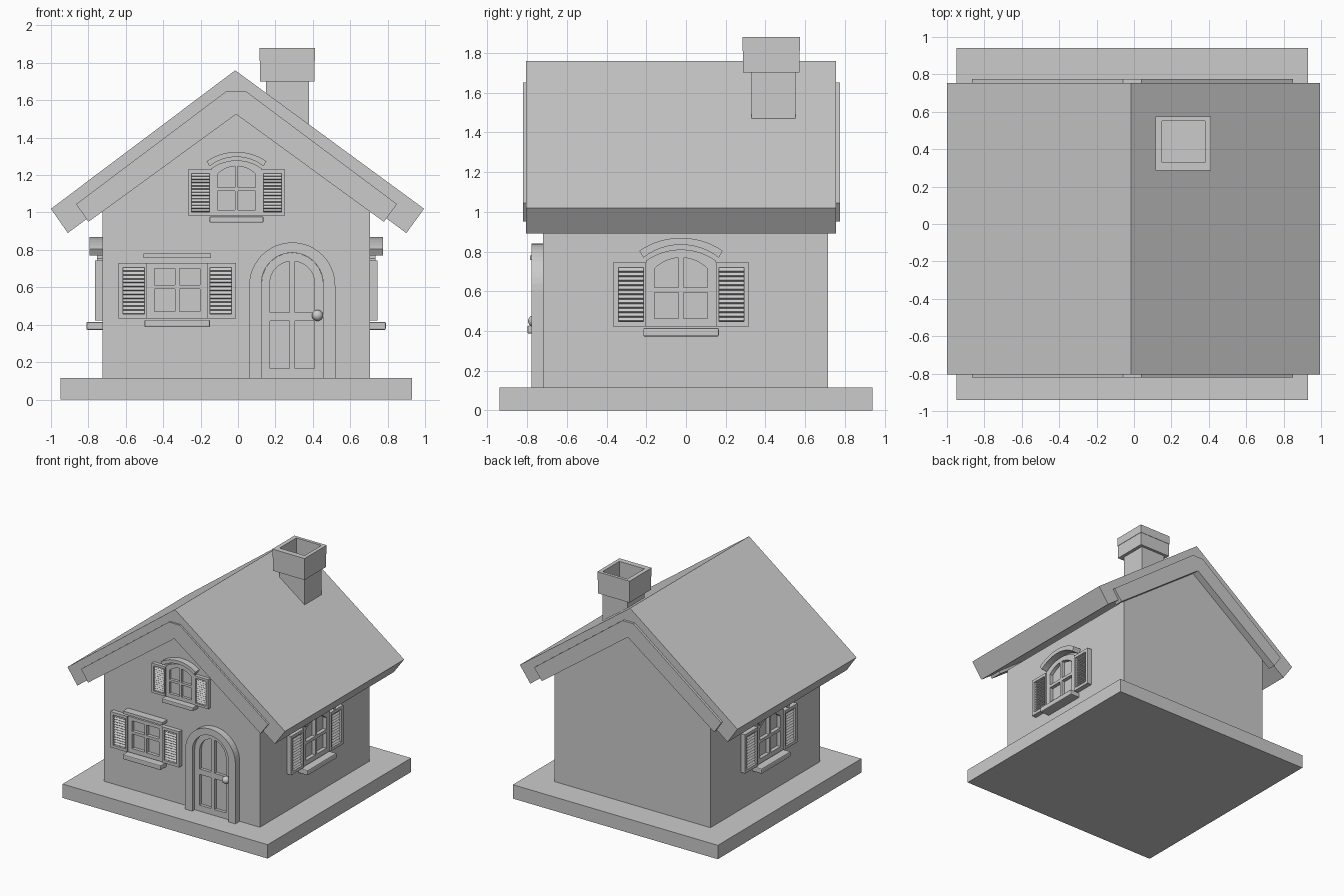
import bpy, bmesh
from math import sin, cos, asin, radians
from mathutils import Matrix, Vector

cube = bpy.data.objects.get("Cube")
if cube:
    bpy.data.objects.remove(cube, do_unlink=True)

grey = bpy.data.materials.new("plain_grey")
grey.use_nodes = True
COLOUR = (0.6, 0.6, 0.6, 1)
grey.diffuse_color = COLOUR
grey.node_tree.nodes["Principled BSDF"].inputs["Base Color"].default_value = COLOUR


def add(name, mesh, matrix=Matrix()):
    mesh.transform(matrix)
    mesh.materials.clear()
    mesh.materials.append(grey)
    obj = bpy.data.objects.new(name, mesh)
    bpy.context.collection.objects.link(obj)
    return obj


def frame_matrix(u, v, out, origin):
    """Local axes: u across, v up, out away from the surface."""
    m = Matrix((u, v, out)).transposed().to_4x4()
    m.translation = Vector(origin)
    return m


def plate(name, loops, near, far, matrix):
    """Flat outline with holes, extruded from near to far."""
    curve = bpy.data.curves.new(name, "CURVE")
    curve.dimensions = "2D"
    curve.fill_mode = "BOTH"
    curve.extrude = (far - near) / 2
    for loop in loops:
        spline = curve.splines.new("POLY")
        spline.points.add(len(loop) - 1)
        for point, (x, y) in zip(spline.points, loop):
            point.co = (x, y, 0, 1)
        spline.use_cyclic_u = True
    temp = bpy.data.objects.new(name, curve)
    mesh = bpy.data.meshes.new_from_object(temp)
    bpy.data.objects.remove(temp)
    bpy.data.curves.remove(curve)
    mesh.polygons.foreach_set("use_smooth", [False] * len(mesh.polygons))
    return add(name, mesh, matrix @ Matrix.Translation((0, 0, (near + far) / 2)))


def boxes(name, items, matrix=Matrix(), tilt=0, bevel=0):
    """One object made of boxes given as (low corner, high corner)."""
    bm = bmesh.new()
    for low, high in items:
        low, high = Vector(low), Vector(high)
        place = Matrix.Translation((low + high) / 2) @ Matrix.Rotation(tilt, 4, "X")
        bmesh.ops.create_cube(bm, size=1, matrix=place @ Matrix.Diagonal((*(high - low), 1)))
    if bevel:
        bmesh.ops.bevel(bm, geom=bm.edges[:], offset=bevel, segments=2, affect="EDGES", profile=0.5)
    mesh = bpy.data.meshes.new(name)
    bm.to_mesh(mesh)
    bm.free()
    return add(name, mesh, matrix)


def rect(x0, x1, y0, y1):
    return [(x0, y0), (x1, y0), (x1, y1), (x0, y1)]


def arc(xa, xb, half, spring, apex, n=12):
    """Points along a circular arch from xa to xb."""
    rise = apex - spring
    r = (half * half + rise * rise) / (2 * rise)
    a, b = asin(max(-1, min(1, xa / r))), asin(max(-1, min(1, xb / r)))
    angles = [a + (b - a) * i / n for i in range(n + 1)]
    return [(r * sin(t), apex - r + r * cos(t)) for t in angles]


def arched(x0, x1, bottom, half, spring, apex):
    return [(x1, bottom)] + arc(x1, x0, half, spring, apex) + [(x0, bottom)]


def window(prefix, matrix, scale, arch):
    m = matrix @ Matrix.Scale(scale, 4)
    loops = [arched(-.176, .176, 0, .176, .332, .388) if arch else rect(-.176, .176, 0, .322)]
    for x0, x1 in ((-.133, -.012), (.012, .133)):
        loops.append(rect(x0, x1, .04, .171))
        loops.append(arched(x0, x1, .196, .133, .292, .347) if arch else rect(x0, x1, .196, .29))
    plate(prefix + "_frame", loops, -.01, .03, m)
    # louvred shutters either side
    for side, label in ((-1, "left"), (1, "right")):
        c = side * .253
        inner, outer = side * .177, side * .342
        x0, x1 = min(inner, outer), max(inner, outer)
        plate(f"{prefix}_{label}_shutter",
              [rect(x0, x1, 0, .322), rect(c - .063, c + .063, .025, .297)], -.01, .04, m)
        pitch = .272 / 12
        slats = [((c - .063, .025 + i * pitch, .012), (c + .063, .048 + i * pitch, .022))
                 for i in range(12)]
        boxes(f"{prefix}_{label}_slats", slats, m, tilt=radians(-35))
    # sill and lintel
    boxes(prefix + "_sill", [((-.19, -.05, -.01), (.19, -.007, .085))], m, bevel=.007)
    if arch:
        lintel = arc(-.21, .21, .21, .382, .447) + arc(.19, -.19, .19, .347, .412)
    else:
        lintel = rect(-.196, .196, .352, .377)
    plate(prefix + "_lintel", [lintel], -.01, .07, m)


X, Y, Z = Vector((1, 0, 0)), Vector((0, 1, 0)), Vector((0, 0, 1))


def front(x, z, y=-.72):
    return frame_matrix(X, Z, -Y, (x, y, z))


# base slab and gabled walls
boxes("base_slab", [((-.95, -.94, 0), (.93, .94, .115))])
walls = [(-.725, .1), (.705, .1), (.705, 1.01), (-.01, 1.55), (-.725, 1.01)]
plate("walls", [walls], -.715, .72, front(0, 0, 0))

# roof slab and gable boards
roof = [(-1, 1.02), (-.91, .89), (-.01, 1.562), (.90, .89), (.995, 1.02), (-.015, 1.76)]
plate("roof", [roof], -.755, .805, front(0, 0, 0))
board = [(-.865, 1.045), (-.80, .95), (-.01, 1.525), (.78, .95), (.85, 1.045), (.04, 1.65), (-.06, 1.65)]
plate("front_gable_board", [board], .715, .82, front(0, 0, 0))
plate("back_gable_board", [board], -.775, -.71, front(0, 0, 0))

# chimney with hollow cap
boxes("chimney_shaft", [((.15, .33, 1.25), (.38, .55, 1.71))])
flat = frame_matrix(X, Y, Z, (0, 0, 0))
opening = rect(.15, .38, .33, .55)
plate("chimney_collar", [rect(.118, .408, .288, .572), opening], 1.70, 1.81, flat)
plate("chimney_rim", [rect(.115, .411, .285, .575), opening], 1.81, 1.88, flat)

# windows
window("lower_window", front(-.325, .433), .92, False)
window("upper_window", front(-.008, .984), .76, True)
window("left_side_window", frame_matrix(Y, Z, X, (.705, -.025, .422)), 1, True)
window("right_side_window", frame_matrix(-Y, Z, -X, (-.725, -.025, .422)), 1, True)

# arched door with surround and knob
door = front(.29, .115)
surround = [(.23, 0)] + arc(.23, -.23, .23, .495, .725, 24) + [(-.23, 0), (-.165, 0)]
surround += arc(-.165, .165, .165, .505, .67, 24) + [(.165, 0)]
plate("door_surround", [surround], -.01, .057, door)
panels = [arched(-.165, .165, 0, .165, .505, .67)]
for x0, x1 in ((-.12, -.015), (.015, .12)):
    panels.append(rect(x0, x1, .05, .305))
    panels.append(arched(x0, x1, .35, .12, .505, .625))
plate("door", panels, -.01, .025, door)

bm = bmesh.new()
knob_place = door @ Matrix.Translation((.135, .335, .045))
bmesh.ops.create_uvsphere(bm, u_segments=20, v_segments=12, radius=.03, matrix=knob_place)
bmesh.ops.create_cone(bm, cap_ends=True, segments=20, radius1=.02, radius2=.014, depth=.03,
                      matrix=knob_place @ Matrix.Translation((0, 0, -.022)))
for face in bm.faces:
    face.smooth = len(face.verts) < 5
mesh = bpy.data.meshes.new("door_knob")
bm.to_mesh(mesh)
bm.free()
add("door_knob", mesh)
